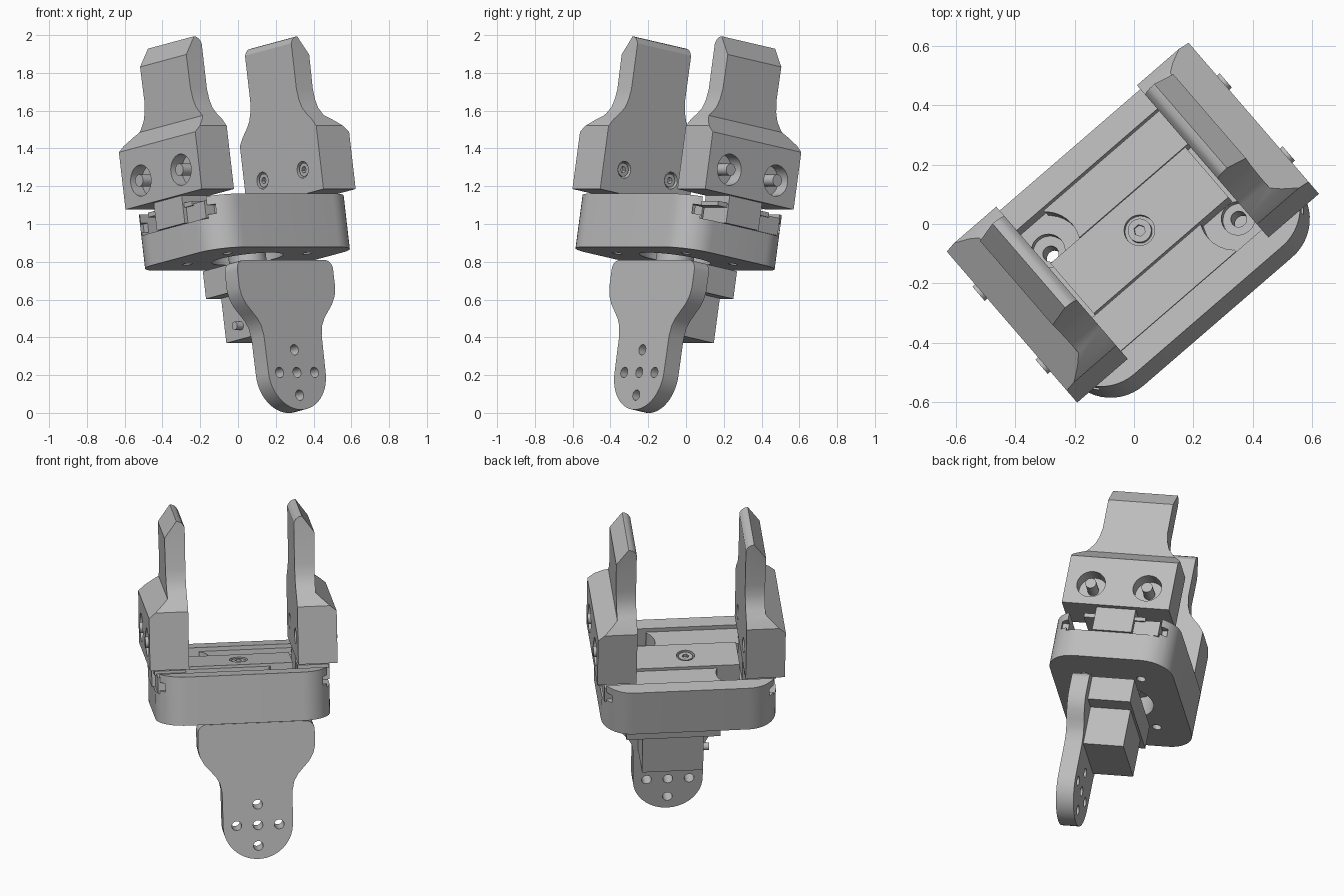
import bpy, bmesh, math
from mathutils import Matrix, Vector

if "Cube" in bpy.data.objects:
    bpy.data.objects.remove(bpy.data.objects["Cube"], do_unlink=True)

grey = bpy.data.materials.new("machined grey")
grey.use_nodes = True
COLOUR = (0.5, 0.5, 0.5, 1)
grey.diffuse_color = COLOUR
grey.node_tree.nodes["Principled BSDF"].inputs["Base Color"].default_value = COLOUR

# Whole gripper is turned about z and leans back
POSE = (Matrix.Rotation(math.radians(40.8), 4, "Z") @ Matrix.Rotation(math.radians(-10), 4, "X")
        @ Matrix.Translation((0, -0.217, 0)))
PLACE = {"x": lambda a, b, d: (d, a, b), "y": lambda a, b, d: (a, d, b), "z": lambda a, b, d: (a, b, d)}


def prism(name, outline, axis, lo, hi):
    """Extrude a 2D outline along an axis."""
    bm = bmesh.new()
    ends = [[bm.verts.new(PLACE[axis](a, b, d)) for a, b in outline] for d in (lo, hi)]
    for ring in ends:
        bm.faces.new(ring)
    n = len(outline)
    for i in range(n):
        j = (i + 1) % n
        bm.faces.new((ends[0][i], ends[0][j], ends[1][j], ends[1][i]))
    bmesh.ops.recalc_face_normals(bm, faces=bm.faces)
    mesh = bpy.data.meshes.new(name)
    bm.to_mesh(mesh)
    bm.free()
    mesh.materials.append(grey)
    obj = bpy.data.objects.new(name, mesh)
    bpy.context.collection.objects.link(obj)
    obj.matrix_world = POSE
    return obj


def box(name, x, y, z):
    return prism(name, [(x[0], y[0]), (x[1], y[0]), (x[1], y[1]), (x[0], y[1])], "z", *z)


def arc(cx, cy, r, start, end, n):
    steps = [math.radians(start + (end - start) * i / n) for i in range(n + 1)]
    return [(cx + r * math.cos(t), cy + r * math.sin(t)) for t in steps]


def rod(name, a, b, r, axis, lo, hi, sides=32):
    return prism(name, arc(a, b, r, 0, 360, sides)[:-1], axis, lo, hi)


def combine(obj, tools, operation="DIFFERENCE"):
    """Apply booleans and discard the tools."""
    bpy.context.view_layer.objects.active = obj
    for tool in tools:
        tool.hide_render = True
        mod = obj.modifiers.new("cut", "BOOLEAN")
        mod.operation, mod.solver, mod.object = operation, "EXACT", tool
        bpy.context.view_layer.update()
        bpy.ops.object.modifier_apply(modifier=mod.name)
        bpy.data.objects.remove(tool, do_unlink=True)


def mirrored(points):
    return points + [(-a, b) for a, b in reversed(points)]


# Rounded housing with an open channel, a bore below and screw holes
A, B, R = 0.50, 0.362, 0.17
corners = [(1, 1, 0), (-1, 1, 90), (-1, -1, 180), (1, -1, 270)]
outline = [p for sx, sy, t in corners for p in arc(sx * (A - R), sy * (B - R), R, t, t + 90, 12)]
housing = prism("housing", outline, "z", 0.79, 1.077)
cuts = [box("channel", (-1, 1), (-0.273, 0.273), (0.96, 1.2)),
        rod("bore", 0, 0, 0.19, "z", 0.7, 0.92, 48)]
for sx in (-1, 1):
    for sy in (-1, 1):
        cuts.append(rod("hole", sx * 0.278, sy * 0.165, 0.027, "z", 0.7, 1.2, 20))
    cuts.append(rod("counterbore", sx * 0.278, -sx * 0.17, 0.057, "z", 0.91, 1.2, 24))
    # Relief slots in the open ends
    cuts.append(box("relief", (sx * 0.43, sx * 0.6), (-0.31, 0.31), (0.98, 1.03)))
combine(housing, cuts)

# Central cover with its socket screw
cover = box("centre_cover", (-0.3, 0.3), (-0.113, 0.113), (0.955, 1.07))
combine(cover, [rod("recess", 0, 0, 0.052, "z", 1.04, 1.2)])
screw = rod("cover_screw", 0, 0, 0.04, "z", 1.03, 1.066)
combine(screw, [rod("socket", 0, 0, 0.02, "z", 1.05, 1.2, 6)])

# Jaws, their sliding racks and bolts
side_view = mirrored([(0.314, 1.11), (0.314, 1.45), (0.285, 1.49), (0.245, 1.53), (0.217, 1.565),
                      (0.2, 1.61), (0.19, 1.67), (0.19, 2.1)])
end_view = [(0.313, 1.0), (0.538, 1.0), (0.538, 1.418), (0.425, 1.515), (0.43, 1.855),
            (0.36, 1.953), (0.34, 1.948), (0.325, 1.936), (0.313, 1.915)]
for side, s in (("left", 1), ("right", -1)):
    jaw = prism(side + "_jaw", [(s * x, z) for x, z in end_view], "y", -0.4, 0.4)
    combine(jaw, [prism("side_shape", side_view, "x", -0.7, 0.7)], "INTERSECT")
    bolts = (-0.165, 0.165)
    combine(jaw, [rod("pocket", y, 1.24, 0.083, "x", s * 0.46, s * 0.6) for y in bolts]
            + [rod("head_hole", y, 1.24, 0.045, "x", s * 0.28, s * 0.36, 24) for y in bolts])
    for y in bolts:
        rod(side + "_bolt_end", y, 1.24, 0.032, "x", s * 0.44, s * 0.55, 20)
        head = rod(side + "_bolt_head", y, 1.24, 0.036, "x", s * 0.322, s * 0.37, 20)
        combine(head, [rod("socket", y, 1.24, 0.018, "x", s * 0.28, s * 0.345, 6)])
    box(side + "_carriage_stem", (s * 0.315, s * 0.51), (-0.115, 0.115), (0.962, 1.112))
    box(side + "_carriage_flange", (s * 0.32, s * 0.5), (-0.18, 0.18), (1.045, 1.07))
    rack = box(side + "_rack", (-s * 0.2, s * 0.49), (s * 0.118, s * 0.268), (0.962, 1.055))
    combine(rack, [rod("clearance", -s * 0.278, s * 0.17, 0.12, "z", 0.9, 1.2)])

# Drive shaft down to the mount
rod("drive_shaft", 0, 0, 0.1, "z", 0.7, 1.0, 40)

# Mounting plate with a rounded tongue and five holes
CX, CZ = 0.075, 0.143
half = arc(0, CZ, 0.2, -90, 0, 14) + [(0.202, 0.34), (0.213, 0.395), (0.235, 0.435), (0.265, 0.47),
       (0.3, 0.51), (0.325, 0.555), (0.335, 0.6)] + arc(0.285, 0.697, 0.05, 0, 90, 6)
plate_outline = [(CX + x, z) for x, z in half + [(-x, z) for x, z in reversed(half[1:])]]
plate = prism("mounting_plate", plate_outline, "y", -0.206, -0.103)
combine(plate, [rod("hole", CX + dx, CZ + dz, 0.028, "y", -0.4, 0.1, 20)
                for dx, dz in ((0, 0), (0.122, 0), (-0.122, 0), (0, 0.122), (0, -0.122))])

# Flange and motor block behind the plate
box("mount_flange", (CX - 0.27, CX + 0.27), (-0.11, 0.145), (0.60, 0.748))
block = box("motor_block", (CX - 0.175, CX + 0.175), (-0.11, 0.132), (0.36, 0.61))
rod("cable_plug", 0.0, 0.43, 0.022, "x", CX - 0.22, CX - 0.16, 16)

for obj in list(bpy.context.collection.objects):
    if obj.type == "MESH" and obj.data.materials and obj.data.materials[0] == grey:
        bpy.ops.object.select_all(action="DESELECT")
        obj.select_set(True)
        bpy.context.view_layer.objects.active = obj
        bpy.ops.object.shade_smooth_by_angle(angle=math.radians(25))
